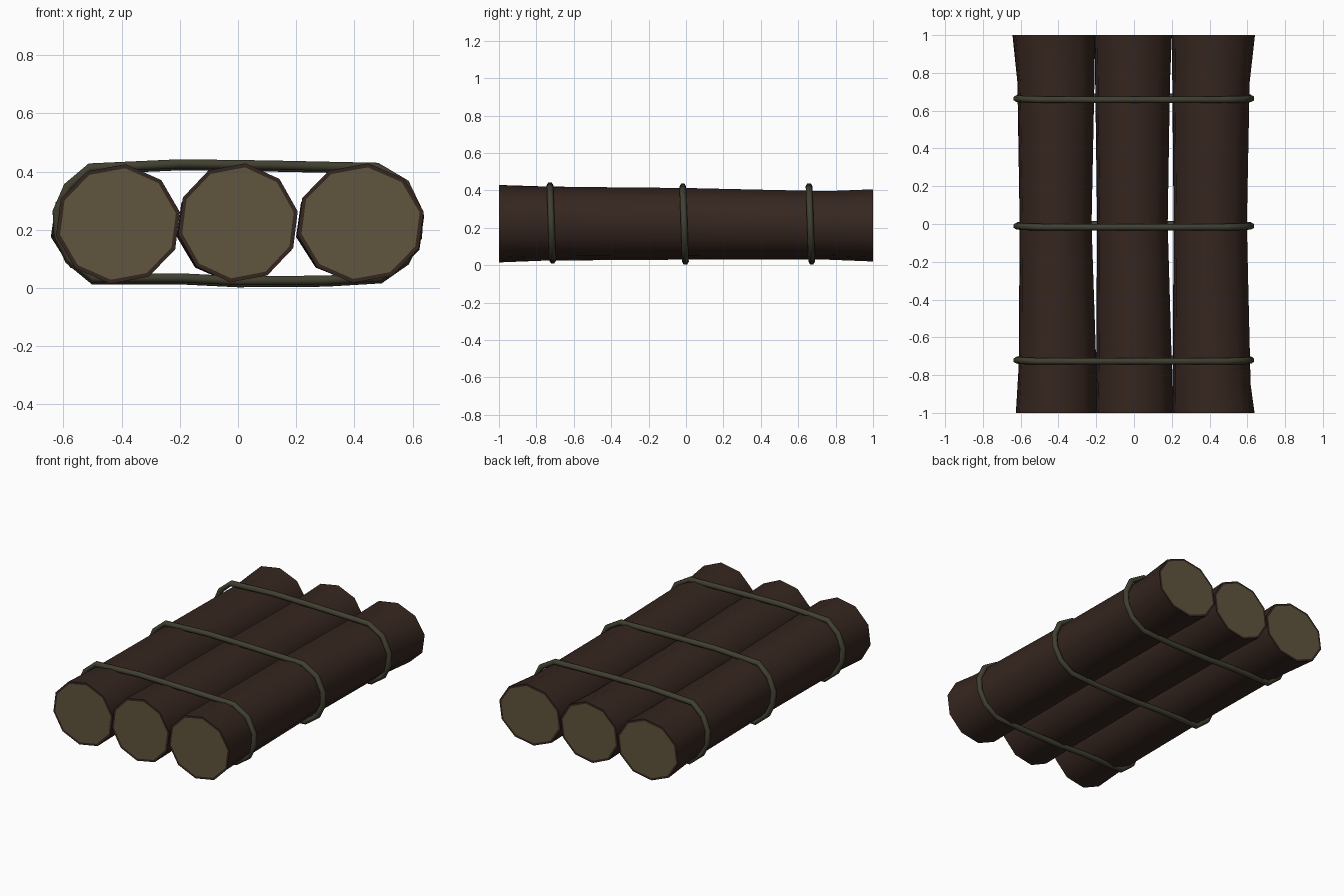
import bpy, bmesh, math
from mathutils import Vector

if "Cube" in bpy.data.objects:
    bpy.data.objects.remove(bpy.data.objects["Cube"])


def material(name, color):
    m = bpy.data.materials.new(name)
    m.diffuse_color = (*color, 1)
    m.use_nodes = True
    m.node_tree.nodes["Principled BSDF"].inputs["Base Color"].default_value = m.diffuse_color
    return m


bark = material("bark", (0.036, 0.019, 0.014))
cut_wood = material("cut_wood", (0.115, 0.09, 0.048))
rope_mat = material("rope", (0.052, 0.05, 0.03))


def finish(name, bm, mats):
    bmesh.ops.recalc_face_normals(bm, faces=bm.faces)
    me = bpy.data.meshes.new(name)
    bm.to_mesh(me)
    bm.free()
    for m in mats:
        me.materials.append(m)
    ob = bpy.data.objects.new(name, me)
    bpy.context.collection.objects.link(ob)
    return ob


def log(name, spans):
    """Ten-sided log; spans = (y, left x, right x, bottom z, top z) per ring."""
    bm = bmesh.new()
    rings = []
    for y, x0, x1, z0, z1 in spans:
        ring = []
        for k in range(10):
            a = math.radians(83 + 36 * k)
            ring.append(bm.verts.new(((x0 + x1) / 2 + (x1 - x0) / 1.96 * math.cos(a), y,
                                      (z0 + z1) / 2 + (z1 - z0) / 1.98 * math.sin(a))))
        rings.append(ring)
    for a, b in zip(rings, rings[1:]):
        for k in range(10):
            f = bm.faces.new((a[k], a[(k + 1) % 10], b[(k + 1) % 10], b[k]))
            f.smooth = True
    # sawn ends with a thin bark rim
    caps = [bm.faces.new(rings[0]), bm.faces.new(rings[-1])]
    bmesh.ops.recalc_face_normals(bm, faces=bm.faces)
    bmesh.ops.inset_individual(bm, faces=caps, thickness=0.014)
    for f in caps:
        f.material_index = 1
    return finish(name, bm, [bark, cut_wood])


# Logs, slightly flared at both ends
log("left_log", [(-1, -.625, -.2, .015, .425), (-.75, -.61, -.2, .025, .42),
                 (0, -.605, -.225, .032, .41), (.75, -.617, -.21, .03, .395), (1, -.643, -.21, .02, .405)])
log("middle_log", [(-1, -.205, .205, .02, .428), (-.75, -.2, .2, .025, .42),
                   (0, -.195, .178, .03, .41), (.75, -.205, .19, .03, .395), (1, -.21, .2, .02, .405)])
log("right_log", [(-1, .205, .638, .018, .428), (-.85, .205, .617, .025, .42),
                  (0, .21, .597, .03, .412), (.75, .203, .612, .03, .395), (1, .2, .64, .02, .405)])

# Rope loops: one path around the logs, swept with a six-sided section
PATH = [(-.51, .41), (-.2, .424), (.1, .42), (.48, .412), (.575, .355), (.62, .26), (.618, .18),
        (.575, .095), (.49, .035), (.3, .024), (0, .022), (-.2, .032), (-.5, .032),
        (-.58, .1), (-.618, .18), (-.622, .26), (-.585, .345)]


def rope(name, y, drop):
    bm = bmesh.new()
    pts = [Vector((x, y - 0.035 * (z - .22), z + drop)) for x, z in PATH]
    n = len(pts)
    rings = []
    for i, p in enumerate(pts):
        t = (pts[(i + 1) % n] - pts[i - 1]).normalized()
        side = Vector((0, 1, 0))
        out = t.cross(side).normalized()
        rings.append([bm.verts.new(p + 0.018 * (side * math.cos(k * math.pi / 3) +
                                               out * math.sin(k * math.pi / 3))) for k in range(6)])
    for i in range(n):
        a, b = rings[i], rings[(i + 1) % n]
        for k in range(6):
            f = bm.faces.new((a[k], a[(k + 1) % 6], b[(k + 1) % 6], b[k]))
            f.smooth = True
    finish(name, bm, [rope_mat])


rope("front_rope", -.72, .003)
rope("middle_rope", -.01, -.004)
rope("back_rope", .665, -.002)
